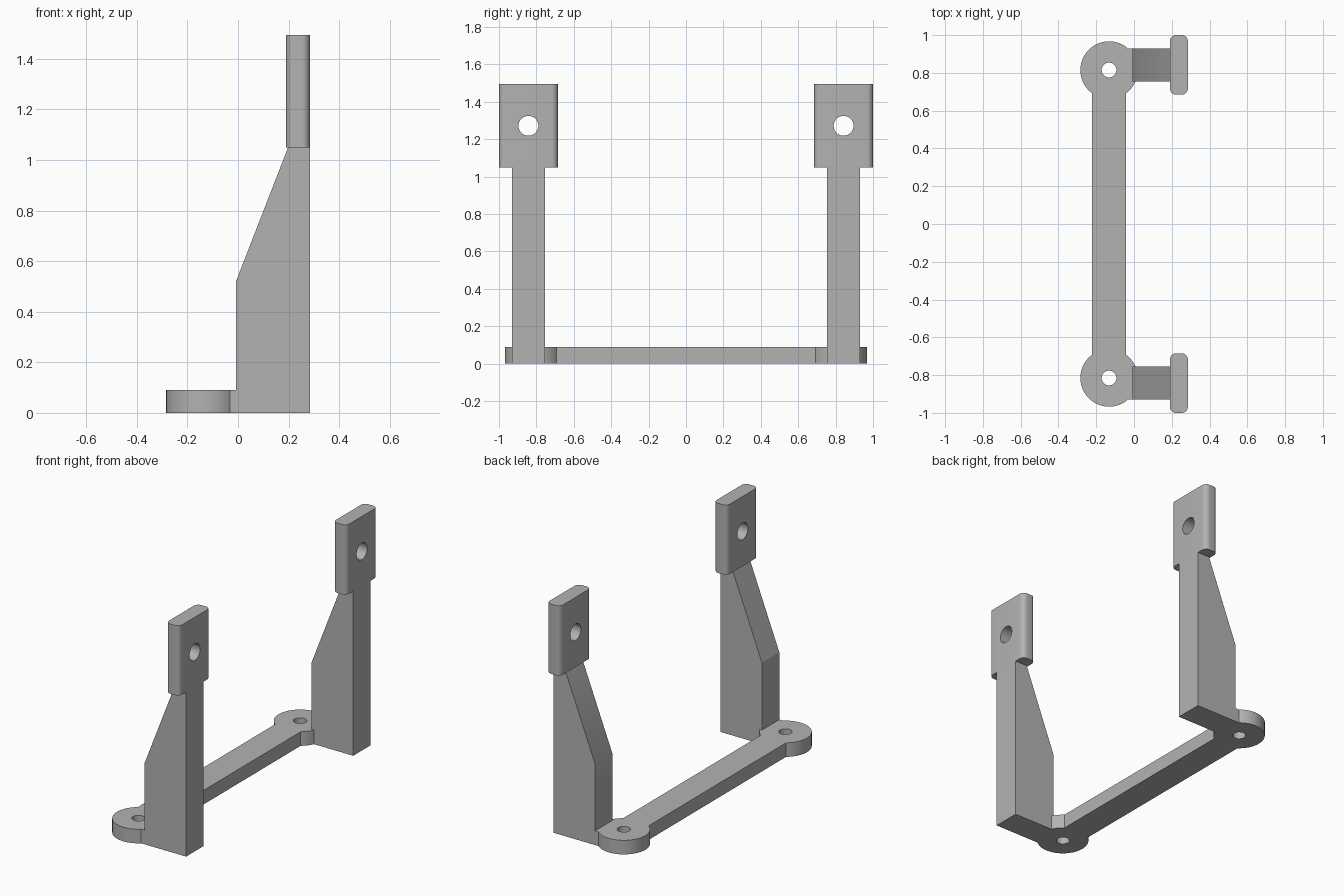
import bpy, bmesh, math
from mathutils import Vector

cube = bpy.data.objects.get("Cube")
if cube:
    bpy.data.objects.remove(cube, do_unlink=True)

grey = bpy.data.materials.new("plain grey")
grey.use_nodes = True
COLOUR = (0.45, 0.45, 0.45, 1)
grey.diffuse_color = COLOUR
grey.node_tree.nodes["Principled BSDF"].inputs["Base Color"].default_value = COLOUR


def prism(name, outline, offset):
    """Extrude a closed 3D outline along an offset."""
    bm = bmesh.new()
    face = bm.faces.new([bm.verts.new(p) for p in outline])
    grown = bmesh.ops.extrude_face_region(bm, geom=[face])
    moved = [v for v in grown["geom"] if isinstance(v, bmesh.types.BMVert)]
    bmesh.ops.translate(bm, vec=offset, verts=moved)
    bmesh.ops.recalc_face_normals(bm, faces=bm.faces)
    mesh = bpy.data.meshes.new(name)
    bm.to_mesh(mesh)
    bm.free()
    mesh.materials.append(grey)
    obj = bpy.data.objects.new(name, mesh)
    bpy.context.collection.objects.link(obj)
    return obj


def arc(cx, cy, r, start, end, steps):
    angles = [start + (end - start) * i / steps for i in range(steps + 1)]
    return [(cx + r * math.cos(a), cy + r * math.sin(a)) for a in angles]


def circle(cx, cy, r, steps=64):
    return arc(cx, cy, r, 0, math.tau, steps)[:-1]


def combine(target, tool, operation):
    """Apply a boolean and discard its tool."""
    mod = target.modifiers.new(operation, "BOOLEAN")
    mod.operation, mod.solver, mod.object = operation, "EXACT", tool
    bpy.ops.object.select_all(action="DESELECT")
    bpy.context.view_layer.objects.active = target
    target.select_set(True)
    bpy.ops.object.modifier_apply(modifier=mod.name)
    bpy.data.objects.remove(tool, do_unlink=True)


def smooth(obj):
    bpy.ops.object.select_all(action="DESELECT")
    bpy.context.view_layer.objects.active = obj
    obj.select_set(True)
    bpy.ops.object.shade_smooth_by_angle(angle=math.radians(30))


# Base tie bar with round lugs and feet, outlined as one profile
LUG_X, LUG_Y, LUG_R, BAR_HALF, THICK = -0.132, 0.815, 0.152, 0.09, 0.09
POST_IN, POST_OUT, POST_BACK, POST_FRONT = 0.755, 0.93, -0.008, 0.285
neck = math.acos(BAR_HALF / LUG_R)
foot_low = math.asin((POST_IN - LUG_Y) / LUG_R)
foot_high = math.asin((POST_OUT - LUG_Y) / LUG_R)
half = (arc(LUG_X, LUG_Y, LUG_R, -neck, foot_low, 8)
        + [(POST_FRONT, POST_IN), (POST_FRONT, POST_OUT)]
        + arc(LUG_X, LUG_Y, LUG_R, foot_high, math.pi + neck, 48))
outline = half + [(x, -y) for x, y in reversed(half)]
frame = prism("base_frame", [(x, y, 0) for x, y in outline], Vector((0, 0, THICK)))
for side in (1, -1):
    drill = prism("lug_drill", [(x, y, -0.1) for x, y in circle(LUG_X, side * LUG_Y, 0.039)],
                  Vector((0, 0, 0.4)))
    combine(frame, drill, "DIFFERENCE")
smooth(frame)

# Tapered posts rising from the feet
PAD_Z, PAD_TOP, PAD_X = 1.05, 1.495, 0.19
post_profile = [(POST_BACK, THICK), (POST_FRONT, THICK), (POST_FRONT, PAD_Z),
                (0.198, PAD_Z), (POST_BACK, 0.52)]
# Rounded mounting pads on top, each with a through hole
PAD_IN, PAD_OUT, ROUND = 0.685, 1.0, 0.032
corners = [(POST_FRONT - ROUND, PAD_OUT - ROUND), (PAD_X + ROUND, PAD_OUT - ROUND),
           (PAD_X + ROUND, PAD_IN + ROUND), (POST_FRONT - ROUND, PAD_IN + ROUND)]
pad_profile = []
for i, (cx, cy) in enumerate(corners):
    pad_profile += arc(cx, cy, ROUND, i * math.pi / 2, (i + 1) * math.pi / 2, 8)

for side, label in ((1, "back"), (-1, "front")):
    post = prism(label + "_post", [(x, side * POST_IN, z) for x, z in post_profile],
                 Vector((0, side * (POST_OUT - POST_IN), 0)))
    combine(frame, post, "UNION")
    pad = prism(label + "_mounting_pad", [(x, side * y, PAD_Z) for x, y in pad_profile],
                Vector((0, 0, PAD_TOP - PAD_Z)))
    drill = prism("pad_drill", [(0, y, z) for y, z in circle(side * 0.8425, 1.272, 0.053)],
                  Vector((0.5, 0, 0)))
    combine(pad, drill, "DIFFERENCE")
    smooth(pad)
smooth(frame)
